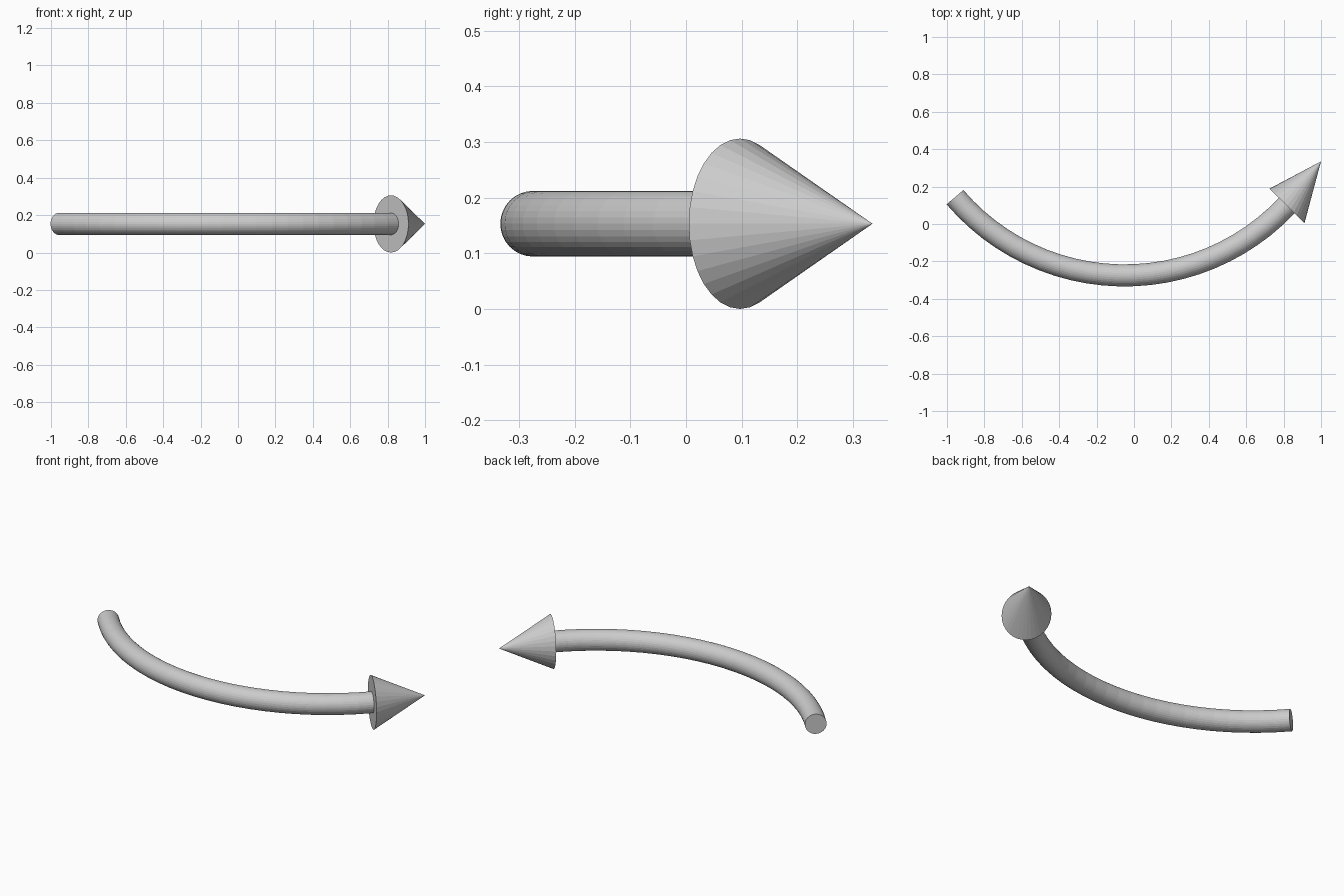
import bpy, bmesh, math
from mathutils import Matrix, Vector

if "Cube" in bpy.data.objects:
    bpy.data.objects.remove(bpy.data.objects["Cube"])

Z = 0.153                              # height of the arrow's centre line
CENTRE = Vector((-0.05, 0.918, Z))     # centre of the shaft's arc
ARC_R, TUBE_R = 1.193, 0.059
START, END = math.radians(220.5), math.radians(316.7)


def add_object(name, bm):
    bmesh.ops.recalc_face_normals(bm, faces=bm.faces)
    mesh = bpy.data.meshes.new(name)
    bm.to_mesh(mesh)
    bm.free()
    obj = bpy.data.objects.new(name, mesh)
    bpy.context.collection.objects.link(obj)
    return obj


# Curved shaft: a circle spun around the arc centre, capped at both ends
bm = bmesh.new()
place = (Matrix.Translation(CENTRE) @ Matrix.Rotation(START, 4, 'Z')
         @ Matrix.Translation((ARC_R, 0, 0)) @ Matrix.Rotation(math.pi / 2, 4, 'X'))
bmesh.ops.create_circle(bm, segments=32, radius=TUBE_R, matrix=place)
bmesh.ops.spin(bm, geom=bm.verts[:] + bm.edges[:], cent=CENTRE, axis=(0, 0, 1),
               angle=END - START, steps=24)
bmesh.ops.holes_fill(bm, edges=[e for e in bm.edges if e.is_boundary], sides=0)
add_object("curved_shaft", bm)

# Arrow head: a cone, slightly flattened sideways, pointing along the shaft
base, tip = Vector((0.818, 0.097, Z)), Vector((1.0, 0.335, Z))
side = Vector((0.0935, -0.092, 0))
up = Vector((0, 0, 0.153))
frame = Matrix((side, up, tip - base)).transposed().to_4x4()
bm = bmesh.new()
bmesh.ops.create_cone(bm, cap_ends=True, segments=32, radius1=1, radius2=0, depth=1)
bmesh.ops.remove_doubles(bm, verts=bm.verts, dist=1e-5)
bmesh.ops.transform(bm, verts=bm.verts,
                    matrix=Matrix.Translation(base) @ frame @ Matrix.Translation((0, 0, 0.5)))
add_object("arrow_head", bm)
